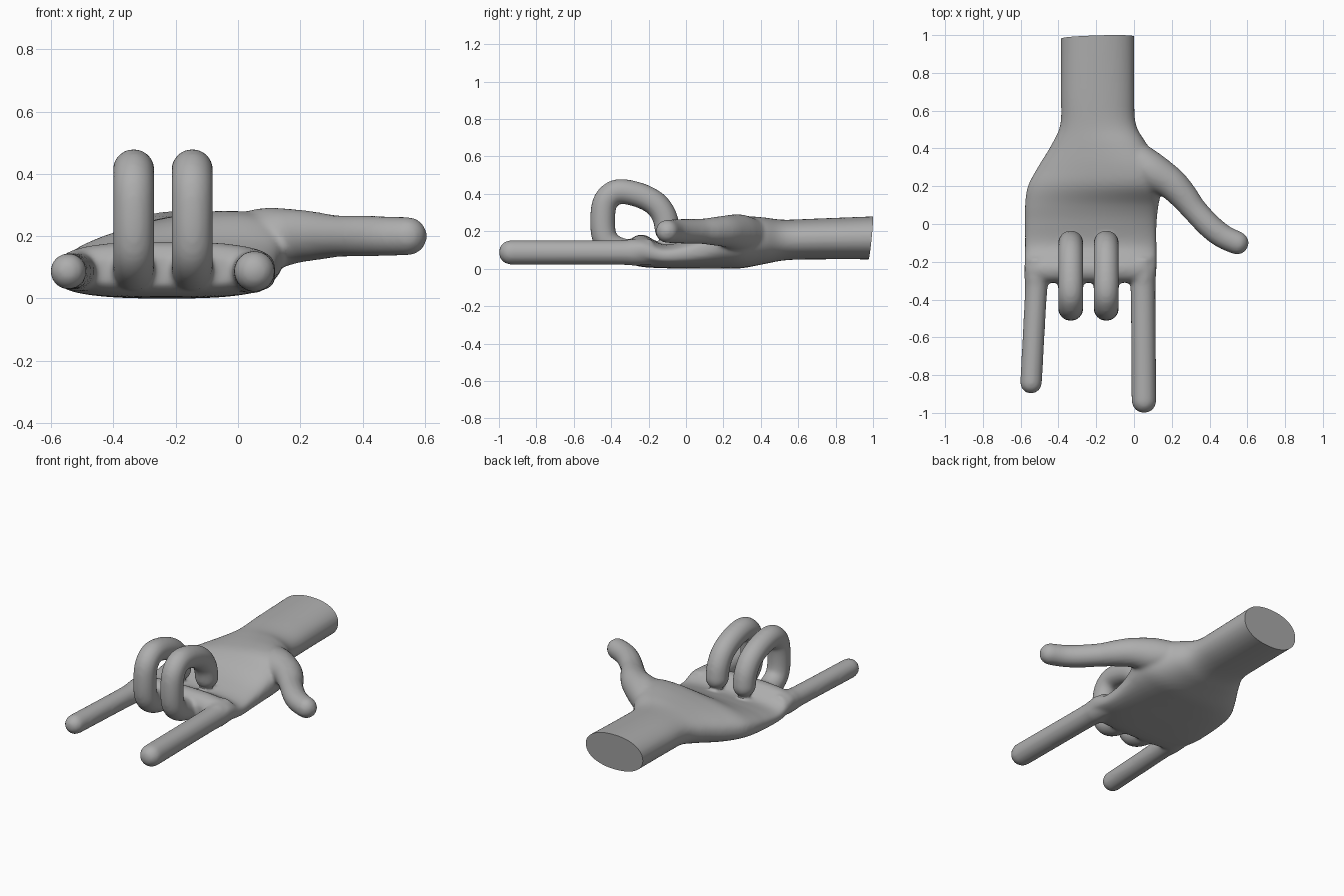
import bpy, bmesh, math
from mathutils import Vector

if "Cube" in bpy.data.objects:
    bpy.data.objects.remove(bpy.data.objects["Cube"])

bm = bmesh.new()


def loft(rings):
    """Skin a list of equal-length vertex rings and close both ends."""
    rows = [[bm.verts.new(p) for p in ring] for ring in rings]
    n = len(rows[0])
    for a, b in zip(rows, rows[1:]):
        for i in range(n):
            j = (i + 1) % n
            bm.faces.new((a[i], a[j], b[j], b[i]))
    bm.faces.new(rows[0][::-1])
    bm.faces.new(rows[-1])


def spline(points, steps=6):
    """Catmull-Rom resampling of tuples of any length."""
    pts = [points[0]] + points + [points[-1]]
    out = []
    for k in range(1, len(pts) - 2):
        for s in range(steps):
            t = s / steps
            out.append([0.5 * (2 * b + (c - a) * t + (2 * a - 5 * b + 4 * c - d) * t * t
                               + (3 * b - a - 3 * c + d) * t ** 3)
                        for a, b, c, d in zip(*pts[k - 1:k + 3])])
    out.append(list(points[-1]))
    return out


def finger(points, n=24):
    """Round-tipped tube through (x, y, z, radius) points."""
    path = [(Vector(p[:3]), p[3]) for p in spline(points)]
    end, r = path[-1]
    tip_dir = (end - path[-2][0]).normalized()
    for k in range(1, 8):
        a = k / 8 * math.pi / 2
        path.append((end + tip_dir * r * math.sin(a), r * math.cos(a)))
    side = None
    rings = []
    for i, (p, rad) in enumerate(path):
        d = (path[min(i + 1, len(path) - 1)][0] - path[max(i - 1, 0)][0]).normalized()
        if side is None:
            side = d.cross(Vector((0.3, 0.2, 1)))
        side = (side - d * side.dot(d)).normalized()
        up = d.cross(side)
        rings.append([p + rad * (side * math.cos(2 * math.pi * j / n)
                                 + up * math.sin(2 * math.pi * j / n)) for j in range(n)])
    loft(rings)


# Palm and wrist: y, left x, right x, bottom z, top z at left, top z at right, squareness
palm = [
    (1.06, -.387, .002, .05, .282, .282, 2.2),
    (.70, -.387, .002, .05, .268, .268, 2.2),
    (.53, -.39, .01, .045, .255, .268, 2.2),
    (.42, -.437, .07, .025, .235, .30, 2.3),
    (.30, -.51, .14, .003, .21, .32, 2.5),
    (.20, -.562, .15, 0, .19, .30, 2.7),
    (.10, -.577, .13, 0, .165, .21, 2.8),
    (0, -.578, .12, 0, .14, .16, 2.8),
    (-.12, -.578, .12, .003, .125, .135, 2.8),
    (-.22, -.58, .12, .008, .18, .18, 2.8),
    (-.28, -.577, .115, .02, .17, .17, 2.8),
    (-.31, -.56, .10, .045, .13, .13, 2.8),
]
rings = []
for y, xl, xr, zb, tl, tr, e in spline(palm):
    ring = []
    for j in range(48):
        a = 2 * math.pi * j / 48
        c, s = math.cos(a), math.sin(a)
        u = math.copysign(abs(c) ** (2 / e), c)
        v = math.copysign(abs(s) ** (2 / e), s)
        top = tl + (tr - tl) * (u + 1) / 2
        ring.append(((xl + xr) / 2 + u * (xr - xl) / 2, y, (zb + top) / 2 + v * (top - zb) / 2))
    rings.append(ring)
loft(rings)

# Straight index and little fingers
finger([(.04, -.18, .09, .07), (.045, -.28, .088, .072), (.048, -.38, .087, .066), (.053, -.935, .087, .066)])
finger([(-.51, -.18, .09, .065), (-.515, -.28, .088, .066), (-.52, -.38, .087, .059), (-.545, -.84, .087, .058)])

# Curled middle and ring fingers
curl = [(-.18, .09), (-.32, .092), (-.41, .13), (-.443, .2), (-.44, .33), (-.405, .392),
        (-.345, .413), (-.24, .39), (-.16, .345), (-.115, .28), (-.1, .207)]
for x in (-.335, -.147):
    finger([(x, y, z, .067) for y, z in curl])

# Thumb
finger([(-.05, .40, .17, .08), (.08, .29, .19, .10), (.19, .22, .2, .086), (.26, .15, .2, .076),
        (.32, .075, .2, .067), (.4, -.01, .2, .066), (.47, -.065, .2, .064), (.545, -.1, .2, .062)])

bmesh.ops.recalc_face_normals(bm, faces=bm.faces)
mesh = bpy.data.meshes.new("hand")
bm.to_mesh(mesh)
bm.free()
hand = bpy.data.objects.new("hand", mesh)
bpy.context.collection.objects.link(hand)
bpy.context.view_layer.objects.active = hand
hand.select_set(True)

# Fuse the parts into one soft skin
fuse = hand.modifiers.new("fuse", 'REMESH')
fuse.mode = 'VOXEL'
fuse.voxel_size = 0.011
soft = hand.modifiers.new("soften", 'SMOOTH')
soft.factor = 0.5
soft.iterations = 8
for name in ("fuse", "soften"):
    bpy.ops.object.modifier_apply(modifier=name)

# Flat, slightly slanted wrist cut
bm = bmesh.new()
bm.from_mesh(hand.data)
cut = bmesh.ops.bisect_plane(bm, geom=bm.verts[:] + bm.edges[:] + bm.faces[:],
                             plane_co=(-.19, .987, .165), plane_no=(-.03, 1, -.1), clear_outer=True)
edges = [g for g in cut["geom_cut"] if isinstance(g, bmesh.types.BMEdge)]
bmesh.ops.contextual_create(bm, geom=edges)
bmesh.ops.recalc_face_normals(bm, faces=bm.faces)
bm.to_mesh(hand.data)
bm.free()

grey = bpy.data.materials.new("mid grey")
grey.diffuse_color = (.42, .42, .42, 1)
grey.use_nodes = True
grey.node_tree.nodes["Principled BSDF"].inputs["Base Color"].default_value = grey.diffuse_color
hand.data.materials.clear()
hand.data.materials.append(grey)
bpy.ops.object.shade_smooth_by_angle(angle=math.radians(45))
